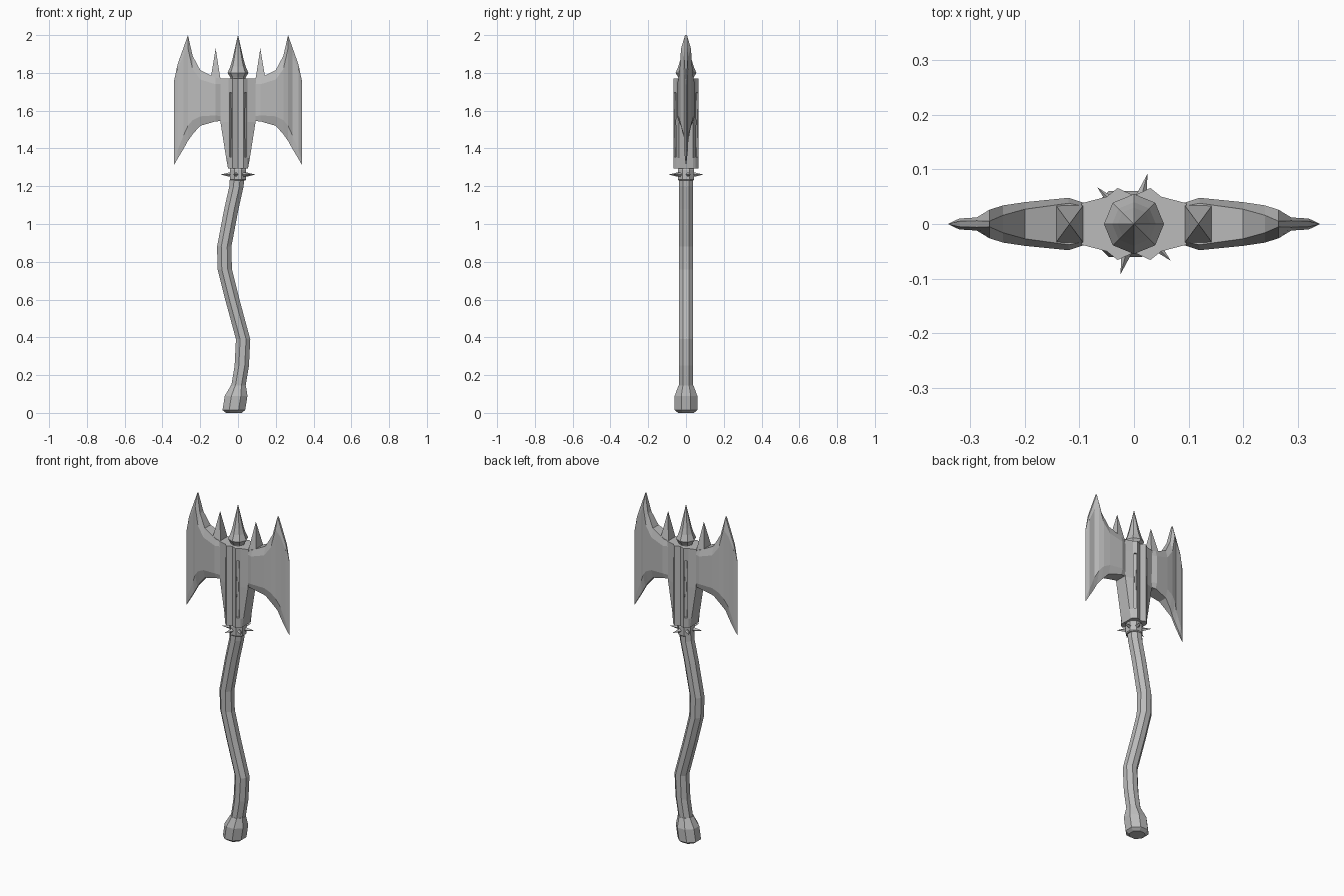
import bpy, bmesh, math
from mathutils import Vector

cube = bpy.data.objects.get("Cube")
if cube:
    bpy.data.objects.remove(cube, do_unlink=True)

steel = bpy.data.materials.new("worn grey")
steel.use_nodes = True
GREY = (0.5, 0.5, 0.5, 1)
steel.diffuse_color = GREY
steel.node_tree.nodes["Principled BSDF"].inputs["Base Color"].default_value = GREY


def finish(name, bm, mirror=False):
    bmesh.ops.recalc_face_normals(bm, faces=bm.faces)
    mesh = bpy.data.meshes.new(name)
    bm.to_mesh(mesh)
    bm.free()
    mesh.materials.append(steel)
    obj = bpy.data.objects.new(name, mesh)
    bpy.context.collection.objects.link(obj)
    if mirror:
        obj.modifiers.new("Mirror", "MIRROR").use_clip = False
    return obj


def loft(bm, rings):
    """Skin equal-length rings of points, closing both ends."""
    loops = [[bm.verts.new(p) for p in ring] for ring in rings]
    n = len(loops[0])
    spans = []
    for a, b in zip(loops, loops[1:]):
        spans.append([bm.faces.new((a[i], a[(i + 1) % n], b[(i + 1) % n], b[i]))
                      for i in range(n)])
    bm.faces.new(loops[0])
    bm.faces.new(loops[-1])
    return spans


def circle(x, z, r, turn=0.0, sides=8):
    return [(x + r * math.cos(turn + math.tau * i / sides),
             r * math.sin(turn + math.tau * i / sides), z) for i in range(sides)]


def turned(name, stations, turn=0.0):
    bm = bmesh.new()
    loft(bm, [circle(x, z, r, turn) for x, z, r in stations])
    return finish(name, bm)


def cone(bm, base, tip, radius, sides=4):
    axis = Vector(tip) - Vector(base)
    rot = axis.to_track_quat("Z", "Y")
    ring = [bm.verts.new(Vector(base) + rot @ Vector(
        (radius * math.cos(math.tau * i / sides), radius * math.sin(math.tau * i / sides), 0)))
        for i in range(sides)]
    top = bm.verts.new(tip)
    for i in range(sides):
        bm.faces.new((ring[i], ring[(i + 1) % sides], top))
    bm.faces.new(ring)


EIGHTH = math.pi / 8

# Curved octagonal shaft and flared pommel
turned("handle", [
    (0.0, 0.13, 0.041), (0.02, 0.25, 0.041), (0.027, 0.39, 0.041),
    (-0.03, 0.6, 0.041), (-0.07, 0.76, 0.041), (-0.073, 0.88, 0.041),
    (-0.035, 1.08, 0.041), (-0.008, 1.2, 0.041), (0, 1.32, 0.041)], EIGHTH)
turned("pommel", [
    (-0.022, 0.0, 0.045), (-0.022, 0.015, 0.065), (-0.01, 0.09, 0.065),
    (0.002, 0.145, 0.043)], EIGHTH)

# Collar ring with six thorns
turned("collar", [(0, 1.23, 0.042), (0, 1.235, 0.047), (0, 1.285, 0.047), (0, 1.3, 0.042)], EIGHTH)
bm = bmesh.new()
for i in range(6):
    a = math.radians(15 + 60 * i)
    d = Vector((math.cos(a), math.sin(a), 0))
    up = Vector((0, 0, 1.262))
    cone(bm, d * 0.036 + up, d * 0.095 + up, 0.014)
finish("collar_spikes", bm)

# Socket: notched column with a long groove in each slanted face
def socket_ring(z, half):
    quarter = [(0.03, 0.066), (0.05, 0.05), (half, 0.038)]
    right = quarter + [(x, -y) for x, y in reversed(quarter)]
    left = [(-x, -y) for x, y in right]
    pts = [(0, 0.052)] + right + [(0, -0.052)] + left
    return [(x, y, z) for x, y in pts]

bm = bmesh.new()
spans = loft(bm, [socket_ring(z, h) for z, h in (
    (1.295, 0.053), (1.35, 0.063), (1.54, 0.093), (1.7, 0.095), (1.77, 0.096))])
grooves = []
for i in (1, 5, 8, 12):
    pair = [spans[1][i], spans[2][i]]
    bmesh.ops.recalc_face_normals(bm, faces=bm.faces)
    bmesh.ops.inset_region(bm, faces=pair, thickness=0.007, depth=0)
    bmesh.ops.inset_region(bm, faces=pair, thickness=0.001, depth=-0.01)
finish("socket", bm)

# Top spire
turned("spire", [(0, 1.75, 0.034), (0, 1.775, 0.04), (0, 1.8, 0.055),
                 (0, 1.835, 0.04), (0, 1.87, 0.03), (0, 2.0, 0.0005)])

# Blades: x, top, upper ridge, lower ridge, bottom, ridge thickness, rim thickness
stations = [
    (0.09, 1.77, 1.74, 1.57, 1.545, 0.038, 0.032),
    (0.12, 1.775, 1.74, 1.575, 1.543, 0.048, 0.038),
    (0.2, 1.815, 1.765, 1.57, 1.52, 0.04, 0.027),
    (0.24, 1.89, 1.82, 1.55, 1.475, 0.034, 0.016),
    (0.265, 2.0, 1.93, 1.52, 1.44, 0.026, 0.005),
    (0.288, 1.935, 1.89, 1.47, 1.398, 0.012, 0.006),
    (0.32, 1.845, 1.82, 1.39, 1.345, 0.01, 0.005),
    (0.34, 1.75, 1.73, 1.33, 1.31, 0.0005, 0.0005)]
bm = bmesh.new()
loft(bm, [[(x, rim, top), (x, ridge, hi), (x, ridge, lo), (x, rim, low),
           (x, -rim, low), (x, -ridge, lo), (x, -ridge, hi), (x, -rim, top)]
          for x, top, hi, lo, low, ridge, rim in stations])
finish("axe_blades", bm, mirror=True)

# Four-sided horns standing on the blades
bm = bmesh.new()
base = [bm.verts.new(p) for p in (
    (0.093, 0.034, 1.768), (0.143, 0.034, 1.782), (0.143, -0.034, 1.782), (0.093, -0.034, 1.768))]
tip = bm.verts.new((0.118, 0, 1.93))
bm.faces.new(base)
for i in range(4):
    bm.faces.new((base[i], base[(i + 1) % 4], tip))
finish("blade_horns", bm, mirror=True)
